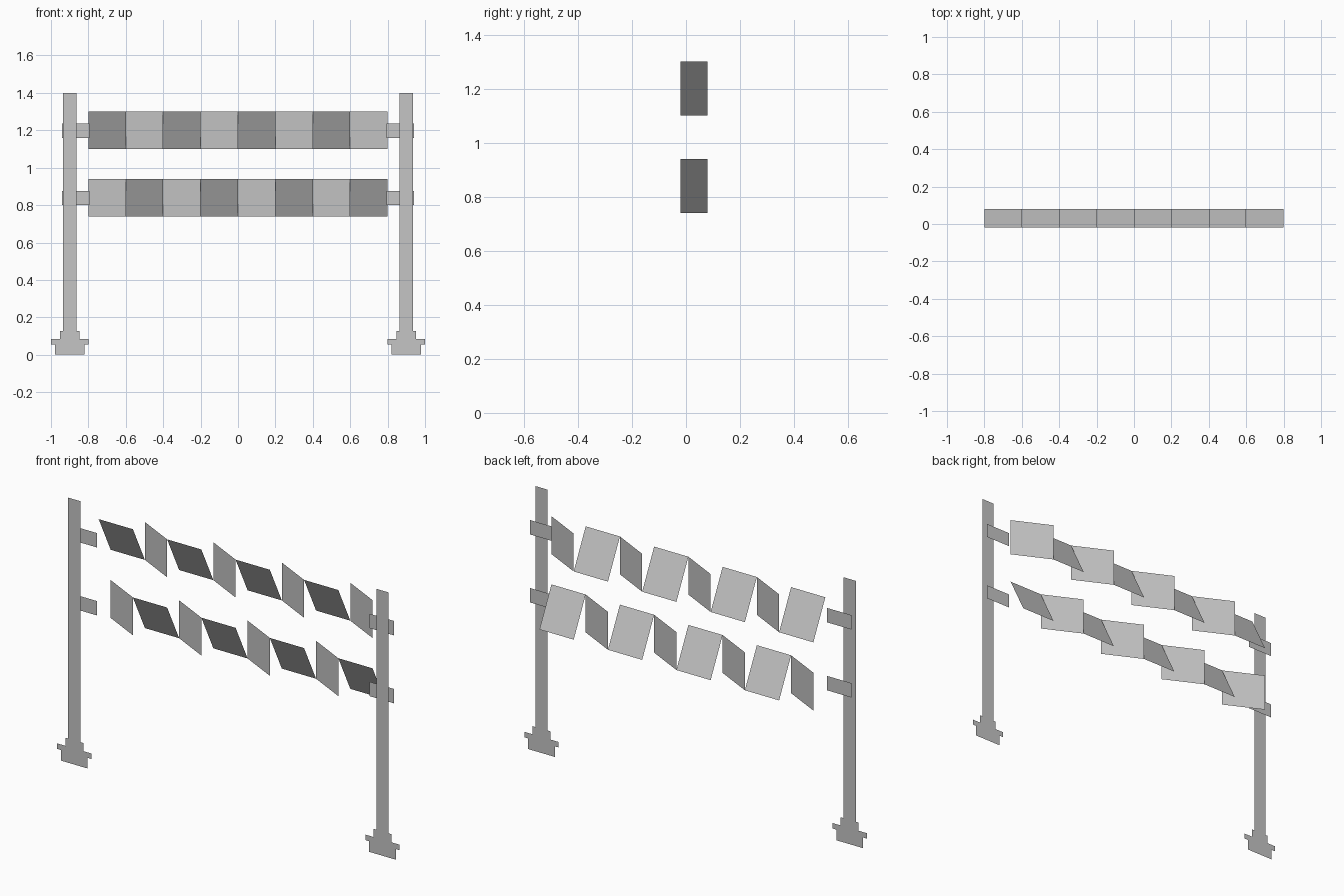
import bpy

cube = bpy.data.objects.get("Cube")
if cube:
    bpy.data.objects.remove(cube, do_unlink=True)

GREY = (0.56, 0.56, 0.56, 1.0)
grey = bpy.data.materials.new("light_grey")
grey.use_nodes = True
grey.diffuse_color = GREY
grey.node_tree.nodes["Principled BSDF"].inputs["Base Color"].default_value = GREY

POST_Y, BRACKET_Y = -0.08, -0.04
BOARD_FRONT, BOARD_BACK = -0.02, 0.08
POST_X = 0.9


def sheet(name, points):
    """One flat face through the given points."""
    mesh = bpy.data.meshes.new(name)
    mesh.from_pydata(points, [], [range(len(points))])
    mesh.materials.append(grey)
    obj = bpy.data.objects.new(name, mesh)
    bpy.context.collection.objects.link(obj)
    return obj


# Half outline of a post with its stepped foot: (distance from axis, height)
half = [(0.078, 0), (0.078, 0.056), (0.1, 0.056), (0.1, 0.085),
        (0.052, 0.085), (0.052, 0.128), (0.036, 0.128), (0.036, 1.4)]
outline = half + [(-d, z) for d, z in reversed(half)]

# Posts and the short brackets behind them
for side, sign in (("left", 1), ("right", -1)):
    sheet(f"{side}_post", [(sign * POST_X + d, POST_Y, z) for d, z in outline])
    for row, z in (("upper", 1.197), ("lower", 0.838)):
        x0, x1 = sorted((sign * 0.795, sign * 0.94))
        sheet(f"{side}_{row}_bracket",
              [(x, BRACKET_Y, z + h) for x, h in
               ((x0, -0.038), (x1, -0.038), (x1, 0.038), (x0, 0.038))])

# Boards: panels alternately leaning forward at the top and swung sideways
WIDTH, HEIGHT, COUNT = 0.2, 0.2, 8
for row, bottom, start in (("upper", 1.1, 0), ("lower", 0.74, 1)):
    top = bottom + HEIGHT
    for i in range(COUNT):
        x0 = (i - COUNT / 2) * WIDTH
        x1 = x0 + WIDTH
        if (i + start) % 2 == 0:
            sheet(f"{row}_leaning_panel_{i + 1}",
                  [(x0, BOARD_BACK, bottom), (x1, BOARD_BACK, bottom),
                   (x1, BOARD_FRONT, top), (x0, BOARD_FRONT, top)])
        else:
            sheet(f"{row}_swung_panel_{i + 1}",
                  [(x0, BOARD_BACK, bottom), (x1, BOARD_FRONT, bottom),
                   (x1, BOARD_FRONT, top), (x0, BOARD_BACK, top)])
